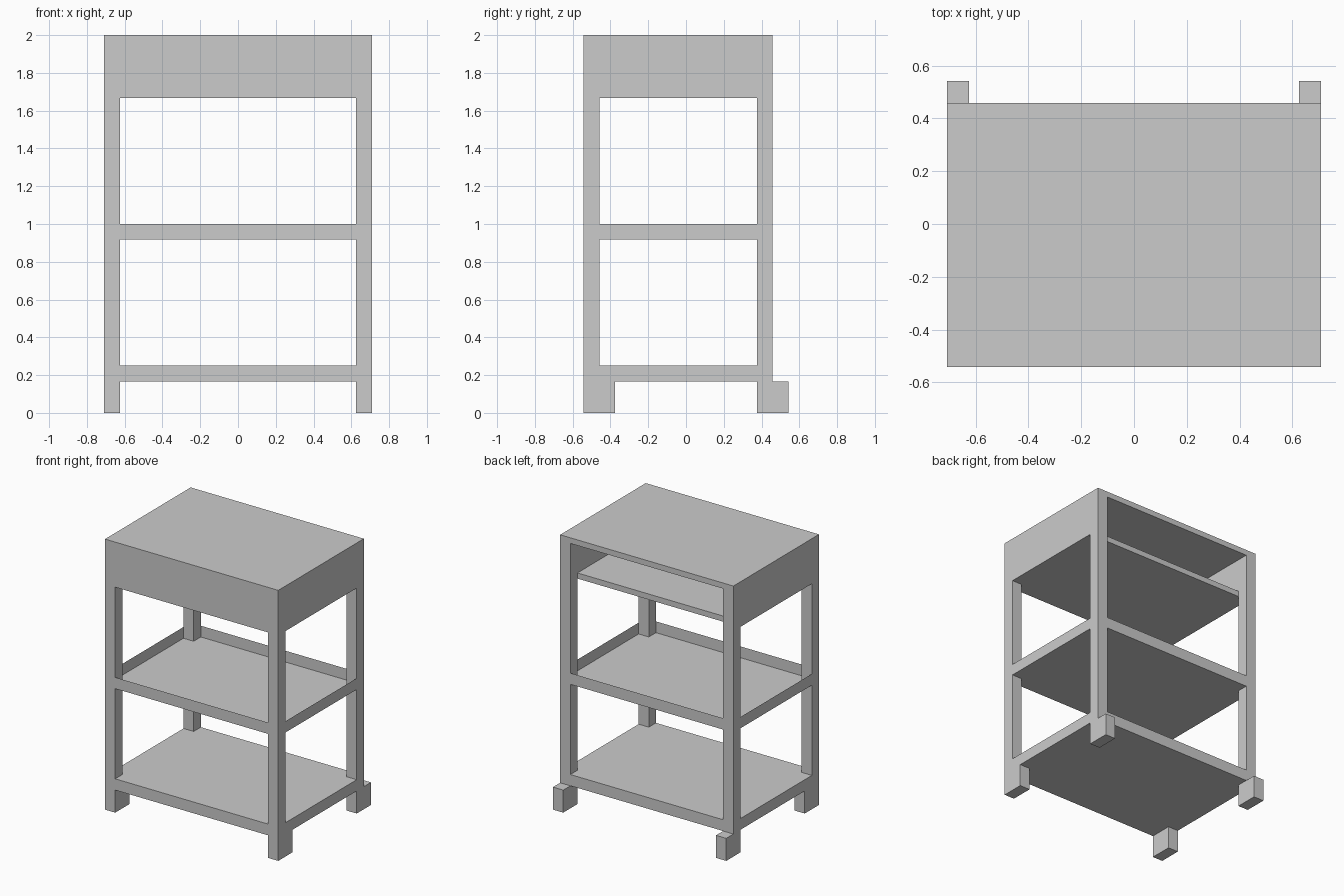
import bpy, bmesh

if "Cube" in bpy.data.objects:
    bpy.data.objects.remove(bpy.data.objects["Cube"])

U = 1 / 24  # the whole model sits on a 1/24 grid


def add_mesh(name, verts, faces):
    mesh = bpy.data.meshes.new(name)
    mesh.from_pydata([[c * U for c in v] for v in verts], [], faces)
    bm = bmesh.new()
    bm.from_mesh(mesh)
    bmesh.ops.recalc_face_normals(bm, faces=bm.faces)
    bm.to_mesh(mesh)
    bm.free()
    obj = bpy.data.objects.new(name, mesh)
    bpy.context.collection.objects.link(obj)
    return obj


def box(name, x, y, z):
    verts = [(a, b, c) for a in x for b in y for c in z]
    faces = [(0, 1, 3, 2), (4, 6, 7, 5), (0, 4, 5, 1),
             (2, 3, 7, 6), (0, 2, 6, 4), (1, 5, 7, 3)]
    return add_mesh(name, verts, faces)


def sheet(name, *corners):
    return add_mesh(name, corners, [(0, 1, 2, 3)])


W, F, B = 17, -13, 11  # half width, front and back of the frame

# Feet, posts and side panels, mirrored left and right
for side, s in (("left", -1), ("right", 1)):
    x = sorted((s * (W - 2), s * W))
    box(f"front_foot_{side}", x, (F, F + 4), (0, 4))
    box(f"back_foot_{side}", x, (B - 2, B + 2), (0, 4))
    box(f"front_post_{side}", x, (F, F + 2), (6, 47))
    box(f"back_post_{side}", x, (B - 2, B), (6, 47))
    box(f"housing_side_{side}", x, (F + 2, B - 2), (40, 47))
    # Thin side rail of the middle tray
    sheet(f"tray_side_rail_{side}", (s * W, F + 2, 22), (s * W, B - 2, 22),
          (s * W, B - 2, 24), (s * W, F + 2, 24))

# Bottom shelf and tabletop
box("bottom_shelf", (-W, W), (F, B), (4, 6))
box("tabletop", (-W, W), (F, B), (47, 48))

# Upper housing, open at the back
box("housing_front", (2 - W, W - 2), (F, F + 2), (40, 47))
box("housing_floor", (2 - W, W - 2), (F + 2, B - 2), (40, 41))

# Middle tray: thin floor with thin front and back rails
sheet("tray_floor", (-W, F, 22), (W, F, 22), (W, B, 22), (-W, B, 22))
for end, y in (("front", F), ("back", B)):
    sheet(f"tray_{end}_rail", (2 - W, y, 22), (W - 2, y, 22),
          (W - 2, y, 24), (2 - W, y, 24))
